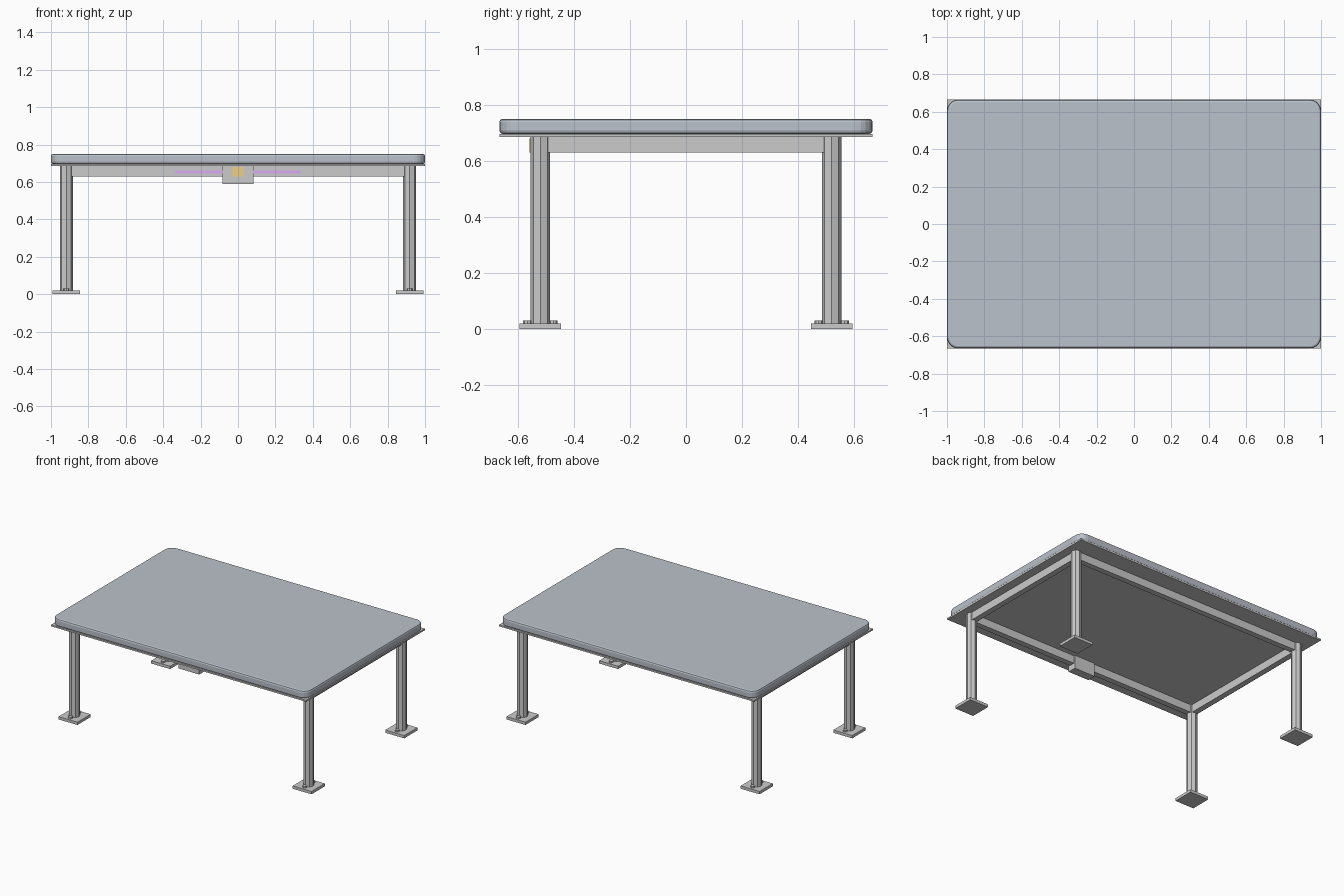
import bpy, bmesh
from math import pi

if "Cube" in bpy.data.objects:
    bpy.data.objects.remove(bpy.data.objects["Cube"])


def material(name, rgb):
    m = bpy.data.materials.new(name)
    m.diffuse_color = (*rgb, 1)
    m.use_nodes = True
    m.node_tree.nodes["Principled BSDF"].inputs["Base Color"].default_value = m.diffuse_color
    return m


SLATE = material("slate", (0.50, 0.54, 0.60))
STEEL = material("steel", (0.72, 0.72, 0.74))
AMBER = material("amber", (0.85, 0.62, 0.25))
VIOLET = material("violet", (0.70, 0.40, 0.90))


def finish(name, bm, mat=None):
    me = bpy.data.meshes.new(name)
    bm.to_mesh(me)
    bm.free()
    ob = bpy.data.objects.new(name, me)
    bpy.context.collection.objects.link(ob)
    if mat:
        me.materials.append(mat)
    return ob


def box_mesh(x, y, z):
    bm = bmesh.new()
    bmesh.ops.create_cube(bm, size=1)
    for v in bm.verts:
        for i, (lo, hi) in enumerate((x, y, z)):
            v.co[i] = lo if v.co[i] < 0 else hi
    return bm


def box(name, x, y, z, mat=None):
    return finish(name, box_mesh(x, y, z), mat)


def cylinder(name, x, y, z0, z1, r, sides, mat=None):
    bm = bmesh.new()
    bmesh.ops.create_cone(bm, cap_ends=True, segments=sides, radius1=r, radius2=r, depth=z1 - z0)
    bmesh.ops.translate(bm, vec=(x, y, (z0 + z1) / 2), verts=bm.verts)
    return finish(name, bm, mat)


# Table top: rounded corners, then softened top and bottom rims
bm = box_mesh((-1, 1), (-0.665, 0.665), (0.696, 0.75))
corners = [e for e in bm.edges if abs(e.verts[0].co.z - e.verts[1].co.z) > 0.01]
bmesh.ops.bevel(bm, geom=corners, offset=0.06, segments=5, profile=0.5, affect='EDGES')
rims = [e for e in bm.edges if abs(e.verts[0].co.z - e.verts[1].co.z) < 1e-5]
bmesh.ops.bevel(bm, geom=rims, offset=0.012, segments=2, profile=0.5, affect='EDGES')
finish("table_top", bm, SLATE)

# Thin square-cornered plate under the top
box("under_plate", (-1, 1), (-0.665, 0.665), (0.685, 0.696))

# Legs with foot plates and bolts
LX, LY = 0.918, 0.519
for sx, side in ((-1, "left"), (1, "right")):
    for sy, end in ((-1, "front"), (1, "back")):
        x, y = sx * LX, sy * LY
        tag = f"{end}_{side}"
        cylinder(f"{tag}_leg", x, y, 0.02, 0.686, 0.035, 8, STEEL)
        box(f"{tag}_foot_plate", (x - 0.074, x + 0.074), (y - 0.074, y + 0.074), (0, 0.02))
        for k in (-1, 1):
            cylinder(f"{tag}_foot_bolt", x, y + k * 0.046, 0.02, 0.031, 0.015, 8, STEEL)

# Apron rails between the legs
T = 0.02
for s, end, side in ((-1, "front", "left"), (1, "back", "right")):
    box(f"{end}_rail", (-LX, LX), (s * LY - T, s * LY + T), (0.63, 0.686))
    box(f"{side}_rail", (s * LX - T, s * LX + T), (-LY, LY), (0.63, 0.686))

# Control box with display, and light strip on the front rail
box("control_box", (-0.082, 0.082), (-0.552, -0.49), (0.59, 0.686))
box("display", (-0.033, 0.033), (-0.558, -0.55), (0.63, 0.68), AMBER)
box("light_strip", (-0.335, 0.335), (-0.545, -0.535), (0.646, 0.66), VIOLET)
